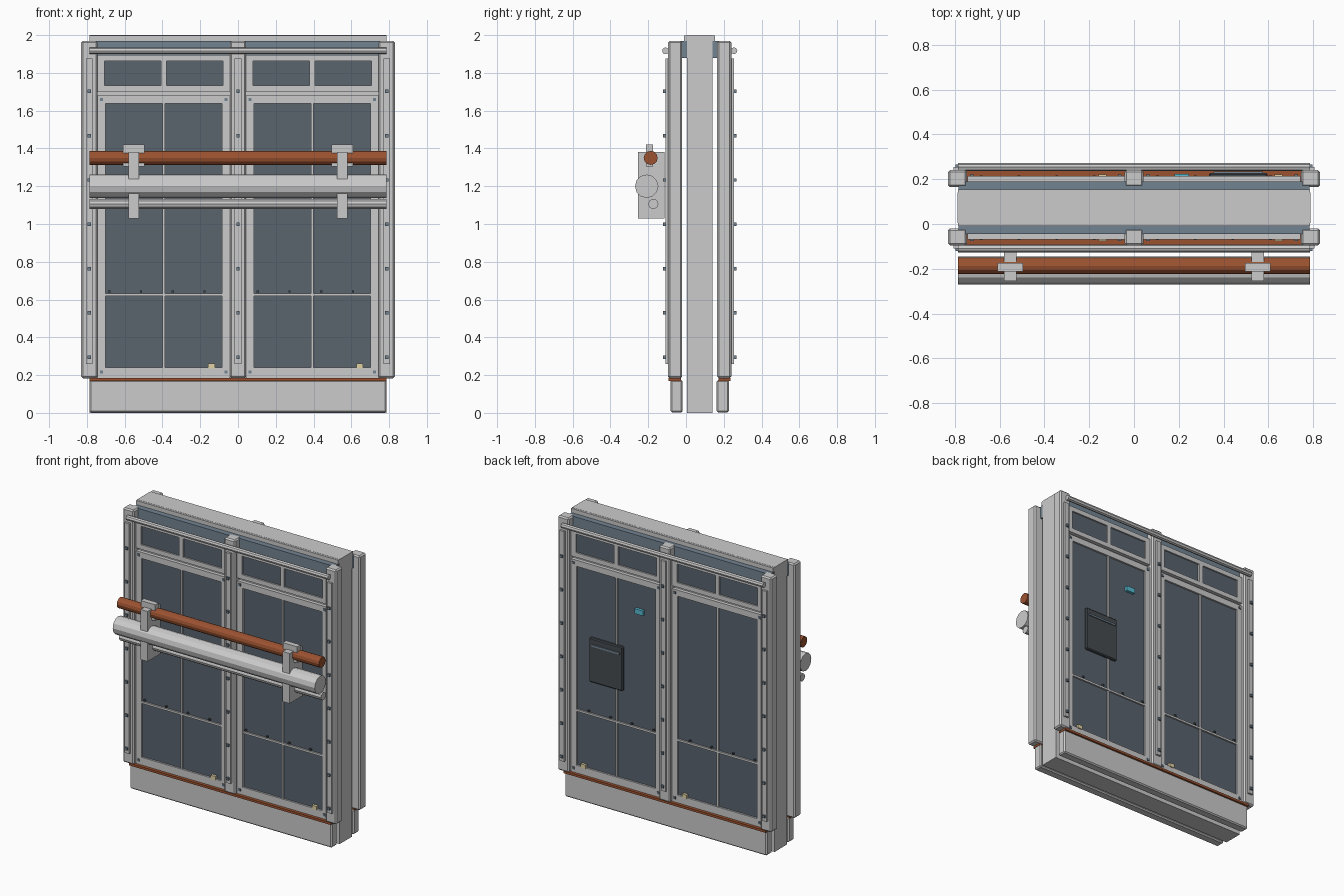
import bpy, bmesh
from mathutils import Matrix, Vector
from math import pi

if "Cube" in bpy.data.objects:
    bpy.data.objects.remove(bpy.data.objects["Cube"])

MID = 0.0725  # centre plane between the two wall faces


def material(name, rgb):
    m = bpy.data.materials.new(name)
    m.diffuse_color = (*rgb, 1)
    m.use_nodes = True
    m.node_tree.nodes["Principled BSDF"].inputs["Base Color"].default_value = m.diffuse_color
    return m


GLASS = material("dark_glass", (0.10, 0.125, 0.155))
SLATE = material("slate", (0.17, 0.23, 0.29))
BROWN = material("brown", (0.33, 0.085, 0.03))
DARK = material("dark_panel", (0.06, 0.07, 0.08))
CREAM = material("cream", (0.75, 0.65, 0.38))
CYAN = material("cyan", (0.10, 0.50, 0.65))


def finish(name, bm, mat=None, bevel=0):
    me = bpy.data.meshes.new(name)
    bmesh.ops.recalc_face_normals(bm, faces=bm.faces)
    bm.to_mesh(me)
    bm.free()
    ob = bpy.data.objects.new(name, me)
    bpy.context.collection.objects.link(ob)
    if mat:
        me.materials.append(mat)
    if bevel:
        mod = ob.modifiers.new("bevel", 'BEVEL')
        mod.width, mod.segments = bevel, 1
    return ob


def boxes(name, ranges, mat=None, bevel=0):
    """One object from boxes given as (x0, x1, y0, y1, z0, z1)."""
    bm = bmesh.new()
    for x0, x1, y0, y1, z0, z1 in ranges:
        c = Vector((x0 + x1, y0 + y1, z0 + z1)) / 2
        size = (x1 - x0, abs(y1 - y0), z1 - z0, 1)
        bmesh.ops.create_cube(bm, size=1, matrix=Matrix.Translation(c) @ Matrix.Diagonal(size))
    return finish(name, bm, mat, bevel)


def pipe(name, y, z, r, sides, mat=None, half=0.785):
    bm = bmesh.new()
    bmesh.ops.create_cone(bm, cap_ends=True, segments=sides, radius1=r, radius2=r, depth=2 * half,
                          matrix=Matrix.Translation((0, y, z)) @ Matrix.Rotation(pi / 2, 4, 'Y'))
    return finish(name, bm, mat)


# central core, cap and header
boxes("wall_core", [(-0.787, 0.787, MID - 0.068, MID + 0.068, 0, 2)])
boxes("top_cap", [(-0.785, 0.785, MID - 0.082, MID + 0.082, 1.97, 1.999)])
boxes("header_beam", [(-0.783, 0.783, MID - 0.118, MID + 0.118, 1.88, 1.968)], SLATE)

for side, s in (("front", -1), ("back", 1)):
    def out(ranges):
        """Treat the y values as distances outward from the mid plane."""
        return [(a, b, MID + s * c, MID + s * d, e, f) for a, b, c, d, e, f in ranges]

    # plinth and coloured trim
    boxes(side + "_plinth", out([(-0.785, 0.785, 0.09, 0.154, 0.003, 0.175)]), None, 0.008)
    boxes(side + "_trim_strip", out([(-0.785, 0.785, 0.10, 0.164, 0.170, 0.186)]), BROWN)

    # posts, cover strips and bolts
    for pos, x in (("left", -0.787), ("centre", 0), ("right", 0.787)):
        boxes(f"{side}_{pos}_post", out([(x - 0.043, x + 0.043, 0.0925, 0.1675, 0.183, 1.97)]), None, 0.009)
        boxes(f"{side}_{pos}_cover_strip", out([(x - 0.018, x + 0.018, 0.166, 0.182, 0.26, 1.877)]))
        boxes(f"{side}_{pos}_bolts", out([(x - 0.009, x + 0.009, 0.18, 0.194, z - 0.009, z + 0.009)
                                         for z in [0.295 + 0.2345 * i for i in range(7)]]), SLATE)

    pipe(side + "_top_rail", MID + s * 0.181, 1.917, 0.018, 8)

    # two glazed bays per side
    for bay, cx in (("left", -0.393), ("right", 0.393)):
        n = f"{side}_{bay}_"
        a, b = cx - 0.35, cx + 0.35
        g0, g1 = cx - 0.308, cx + 0.308
        d0, d1 = 0.1175, 0.1425
        boxes(n + "backing", out([(a, b, 0.106, 0.118, 0.185, 1.90)]))
        boxes(n + "door_frame", out([
            (a, g0, d0, d1, 0.186, 1.68), (g1, b, d0, d1, 0.186, 1.68),
            (g0, g1, d0, d1, 0.186, 0.24), (g0, g1, d0, d1, 1.637, 1.68)]))
        boxes(n + "door_glass", out([(g0, g1, d0, 0.130, 0.24, 1.637)]), GLASS)
        boxes(n + "glazing_bars", out([
            (cx - 0.006, cx + 0.006, 0.129, 0.139, 0.24, 1.637),
            (g0, g1, 0.129, 0.141, 0.618, 0.632)]))
        boxes(n + "bar_rivets", out([(x - 0.006, x + 0.006, 0.129, 0.143, 0.637, 0.649)
                                     for x in [cx - 0.288 + 0.168 * i for i in range(4)]]), DARK)
        boxes(n + "frame_screws", out([(x - 0.008, x + 0.008, d1, 0.149, z - 0.008, z + 0.008)
                                       for x in (cx - 0.33, cx + 0.33) for z in (0.217, 1.658)]), SLATE)
        boxes(n + "tag", out([(cx + 0.234, cx + 0.270, 0.130, 0.149, 0.235, 0.262)]), CREAM)

        # transom with two small windows
        boxes(n + "transom_frame", out([
            (a, b, d0, d1, 1.70, 1.732), (a, b, d0, d1, 1.862, 1.895),
            (a, cx - 0.313, d0, d1, 1.732, 1.862), (cx + 0.313, b, d0, d1, 1.732, 1.862),
            (cx - 0.015, cx + 0.015, d0, d1, 1.732, 1.862)]))
        boxes(n + "transom_glass", out([(cx - 0.313, cx + 0.313, d0, 0.132, 1.732, 1.862)]), GLASS)

# back access panel with lip, and cyan plate
back = MID + 0.13
boxes("access_panel", [(0.335, 0.595, back, back + 0.025, 0.86, 1.17)], DARK, 0.006)
boxes("access_panel_lip", [(0.355, 0.575, back + 0.02, back + 0.032, 1.115, 1.128)], SLATE)
boxes("cyan_plate", [(0.18, 0.245, back, back + 0.02, 1.43, 1.465)], CYAN)

# front pipe run and brackets
pipe("brown_pipe", -0.187, 1.35, 0.037, 12, BROWN)
pipe("large_pipe", -0.208, 1.2, 0.062, 12)
pipe("small_pipe", -0.173, 1.106, 0.027, 10)
for pos, x in (("left", -0.552), ("right", 0.552)):
    boxes(pos + "_pipe_bracket", [(x - 0.027, x + 0.027, -0.254, -0.113, 1.03, 1.382)])
    boxes(pos + "_pipe_saddle", [(x - 0.056, x + 0.056, -0.211, -0.174, 1.305, 1.42)])
